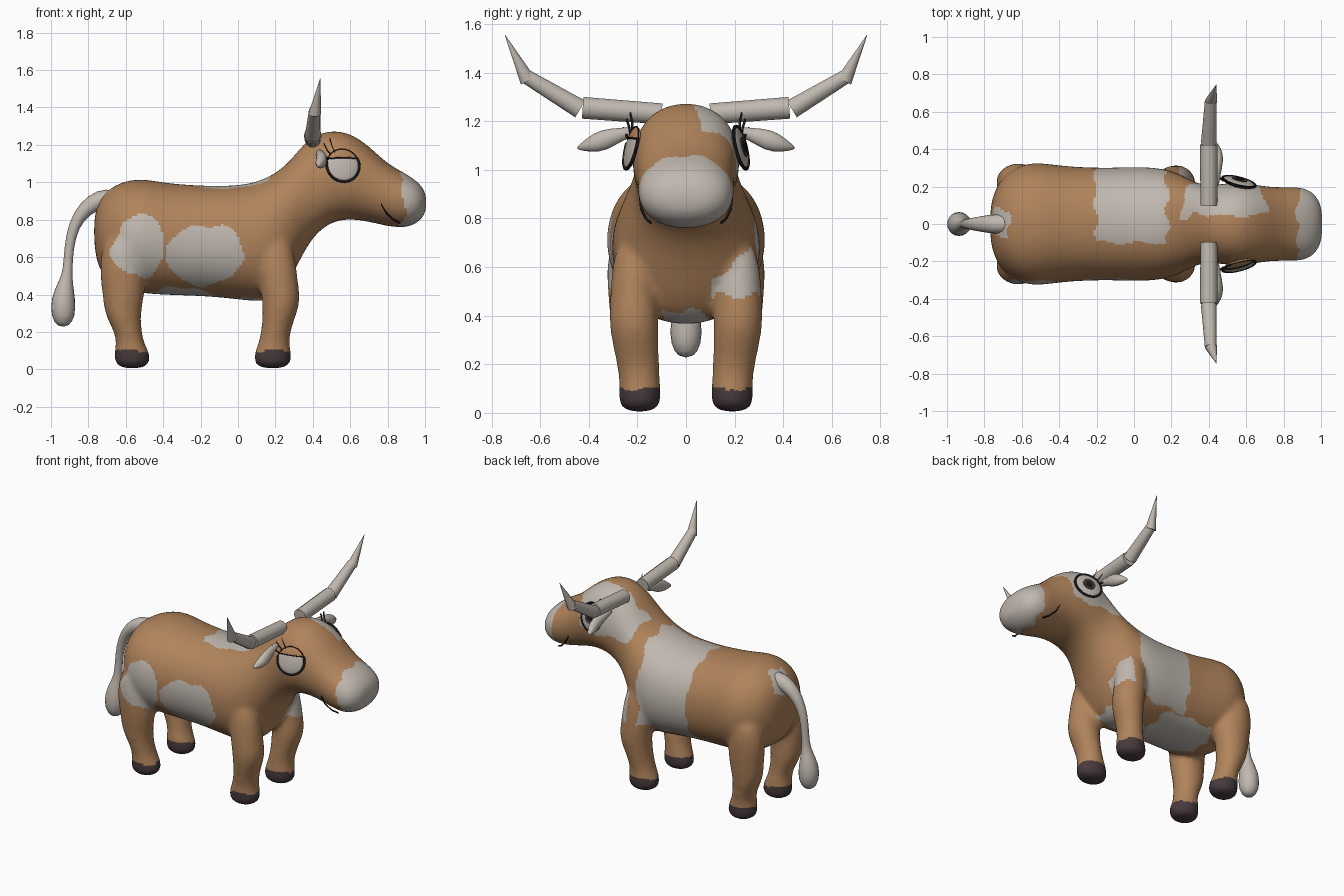
import bpy, bmesh
from math import sin, cos, pi, radians
from mathutils import Vector, Matrix

if "Cube" in bpy.data.objects:
    bpy.data.objects.remove(bpy.data.objects["Cube"])


def material(name, rgb):
    m = bpy.data.materials.new(name)
    m.use_nodes = True
    m.diffuse_color = (*rgb, 1)
    m.node_tree.nodes["Principled BSDF"].inputs["Base Color"].default_value = (*rgb, 1)
    return m


BROWN = material("brown hide", (.44, .23, .105))
PALE = material("pale grey", (.53, .48, .43))
HOOF = material("dark hoof", (.065, .042, .046))
BLACK = material("black line", (.012, .01, .01))
IRIS = material("dark iris", (.06, .04, .035))


def loft(bm, rings, sides=16, power=1.0):
    """Skin a list of (centre, u, v) elliptical sections and cap the ends."""
    def bend(t):
        return abs(t) ** power * (1 if t > 0 else -1)
    rows = []
    for c, u, v in rings:
        angles = [2 * pi * i / sides for i in range(sides)]
        rows.append([bm.verts.new(c + u * bend(cos(a)) + v * bend(sin(a))) for a in angles])
    for a, b in zip(rows, rows[1:]):
        for i in range(sides):
            j = (i + 1) % sides
            bm.faces.new((a[i], a[j], b[j], b[i]))
    bm.faces.new(rows[0])
    bm.faces.new(rows[-1])


def sweep(path, side):
    """Turn (point, width, depth) stations into sections square to the path."""
    pts = [Vector(p[0]) for p in path]
    rings = []
    for i, (_, w, d) in enumerate(path):
        t = (pts[min(i + 1, len(pts) - 1)] - pts[max(i - 1, 0)]).normalized()
        rings.append((pts[i], side * w, t.cross(side).normalized() * d))
    return rings


def finish(name, bm, mats, angle=40, subdiv=0):
    bmesh.ops.recalc_face_normals(bm, faces=bm.faces)
    me = bpy.data.meshes.new(name)
    bm.to_mesh(me)
    bm.free()
    ob = bpy.data.objects.new(name, me)
    bpy.context.collection.objects.link(ob)
    for m in mats:
        me.materials.append(m)
    if subdiv:
        ob.modifiers.new("round", "SUBSURF").levels = subdiv
        ob.modifiers["round"].render_levels = subdiv
    bpy.ops.object.select_all(action="DESELECT")
    ob.select_set(True)
    bpy.context.view_layer.objects.active = ob
    bpy.ops.object.shade_smooth_by_angle(angle=radians(angle))
    return ob


X, Y, Z = Vector((1, 0, 0)), Vector((0, 1, 0)), Vector((0, 0, 1))

# Torso, neck and head: x, top, bottom, half width
TRUNK = [(-.77, .80, .68, .07), (-.755, .88, .56, .16), (-.71, .96, .48, .25),
         (-.62, 1.01, .42, .32), (-.52, 1.03, .40, .34), (-.38, 1.0, .39, .315),
         (-.15, .985, .385, .305), (.05, .99, .36, .315), (.18, 1.04, .35, .30),
         (.27, 1.11, .45, .26), (.34, 1.2, .6, .22), (.41, 1.26, .715, .21),
         (.5, 1.285, .785, .225), (.6, 1.27, .80, .225), (.7, 1.2, .785, .205),
         (.8, 1.1, .76, .2), (.9, 1.05, .75, .205), (.97, 1.0, .785, .17),
         (1.01, .94, .84, .09)]
# Legs: x, z, distance from the middle, half length, half width
FRONT_LEG = [(.2, .74, .2, .07, .07), (.2, .6, .215, .11, .095), (.22, .45, .215, .105, .1),
             (.235, .35, .215, .105, .105), (.205, .22, .2, .078, .09),
             (.19, .13, .19, .085, .085), (.185, .08, .19, .105, .09), (.185, 0, .19, .1, .085)]
HIND_LEG = [(-.62, .74, .22, .09, .1), (-.62, .55, .225, .13, .105), (-.61, .4, .215, .115, .1),
            (-.62, .3, .21, .1, .095), (-.585, .19, .2, .072, .085),
            (-.575, .13, .19, .08, .085), (-.565, .08, .19, .1, .09), (-.565, 0, .19, .095, .085)]

bm = bmesh.new()
loft(bm, [(Vector((x, 0, (t + b) / 2)), Y * w, Z * (t - b) / 2) for x, t, b, w in TRUNK], power=.92)
for leg in (FRONT_LEG, HIND_LEG):
    for s in (1, -1):
        loft(bm, [(Vector((x, s * y, z)), X * a, Y * b) for x, z, y, a, b in leg])
body = finish("body", bm, [BROWN, PALE, HOOF], subdiv=2)

# Fuse the shells into one soft skin
fuse = body.modifiers.new("fuse", "REMESH")
fuse.mode, fuse.voxel_size = "VOXEL", .014
soften = body.modifiers.new("soften", "SMOOTH")
soften.factor, soften.iterations = .5, 14
skin = bpy.data.meshes.new_from_object(body.evaluated_get(bpy.context.evaluated_depsgraph_get()))
body.modifiers.clear()
body.data = skin
skin.materials.clear()
for m in (BROWN, PALE, HOOF):
    skin.materials.append(m)


def blob(a, b, ca, cb, ra, rb):
    return ((a - ca) / ra) ** 2 + ((b - cb) / rb) ** 2 < 1


def hide_colour(p):
    """Pick hoof, pale patch or brown from the place on the skin."""
    wob = .012 * (sin(31 * p.x + 17 * p.z) + sin(43 * p.y + 23 * p.z))
    x, y, z = p.x + wob, p.y + wob, p.z + wob
    if p.z < .1 + wob / 3:
        return 2
    patches = (
        x > .875 + .5 * (p.z - .92) ** 2,                                     # muzzle
        p.y < -.05 and (blob(x, z, -.53, .65, .135, .17) or blob(x, z, -.18, .61, .21, .15)),
        -.21 < x < .17 and y > -.11 and z > .47,                              # saddle
        p.y > .1 and .1 < x < .4 and .47 < z < .42 + 1.05 * p.y and p.x > .24,  # breast
        z < .46 and x < .1 and blob(x, y, -.3, .05, .22, .22),                # belly
        z < .43 and blob(x, y, .12, -.01, .2, .1),                            # brisket
        y > .04 and z > .98 and blob(x, z, .48, 1.14, .22, .24),              # cheek
        x < -.66 and abs(y) < .075 and z > .84,                               # tail root
    )
    return 1 if any(patches) else 0


for f in skin.polygons:
    f.material_index = hide_colour(f.center)
    f.use_smooth = True

# Tail with its tuft: x, z, radius
TAIL = [(-.64, .92, .05), (-.74, .91, .058), (-.82, .86, .044), (-.88, .77, .032),
        (-.905, .65, .026), (-.91, .53, .026), (-.92, .47, .038), (-.935, .38, .07),
        (-.935, .28, .07), (-.935, .225, .03)]
bm = bmesh.new()
loft(bm, sweep([((x, 0, z), r, r) for x, z, r in TAIL], Y), 10)
finish("tail", bm, [PALE], 60, 1)

# Horn segments: start and end as x, y, z, radius
HORN = [((.4, .1, 1.23, .045), (.4, .425, 1.255, .047)),
        ((.4, .435, 1.25, .042), (.41, .66, 1.385, .031)),
        ((.41, .65, 1.365, .034), (.44, .745, 1.555, .001))]
# Ear stations: y, z, half height
EAR = [(.19, 1.16, .02), (.26, 1.15, .025), (.34, 1.122, .05), (.4, 1.1, .032), (.45, 1.088, .005)]


def tube(bm, pts, r):
    loft(bm, sweep([(p, r, r) for p in pts], Z), 6)


for s, label in ((1, "left"), (-1, "right")):
    side = "far" if s > 0 else "near"
    bm = bmesh.new()
    for ends in HORN:
        loft(bm, sweep([((x, s * y, z), r, r) for x, y, z, r in ends], X), 10)
    finish(side + "_horn", bm, [PALE], 40)

    bm = bmesh.new()
    loft(bm, sweep([((.425 + h / 2, s * y, z), min(h, .032), h) for y, z, h in EAR], X), 10)
    finish(side + "_ear", bm, [PALE], 60, 1)

    # Eye lies on a plane leaning up and forward
    n = Vector((.25, s, .25)).normalized()
    up = (Z - n * Z.dot(n)).normalized()
    frame = Matrix((up.cross(n), up, n)).transposed().to_4x4()
    frame.translation = (.56, s * .222, 1.09)

    # Eyeball, with a lowered lid on the near side
    bm = bmesh.new()
    bmesh.ops.create_uvsphere(bm, u_segments=28, v_segments=14, radius=.09)
    for f in bm.faces:
        f.material_index = 1 if s < 0 and f.calc_center_median().y > .035 else 0
    bmesh.ops.transform(bm, matrix=frame @ Matrix.Diagonal((1, 1, .22, 1)), verts=bm.verts)
    finish(side + "_eye", bm, [PALE, BROWN], 60)

    # Rim, lid line and lashes
    bm = bmesh.new()
    circle = [frame @ Vector((.09 * cos(a), .09 * sin(a), .004))
              for a in (2 * pi * i / 28 for i in range(29))]
    for a, b in zip(circle, circle[1:]):
        r = .0075 if s > 0 or a.z < 1.12 else .003
        loft(bm, [(p, n * r, (b - a).cross(n).normalized() * r) for p in (a, b)], 6)
    if s < 0:
        tube(bm, [frame @ Vector((x, .037, .021 - 2 * x * x)) for x in (-.08, -.04, 0, .04, .08)], .004)
    for k in range(3):
        a = radians(25 + 18 * k)
        tube(bm, [frame @ Vector((s * d * cos(a), d * sin(a) + h, .006 + h))
                  for d, h in ((.085, 0), (.115, .004), (.14, .018))], .0055)
    finish(side + "_eye_rim", bm, [BLACK], 60)

    # Mouth corner
    bm = bmesh.new()
    tube(bm, [(.765, s * .188, .885), (.79, s * .184, .84), (.83, s * .165, .8),
              (.865, s * .145, .782)], .006)
    finish(side + "_mouth_line", bm, [BLACK], 60)

# Iris and pupil of the open eye
for name, r, lift, mat in (("iris", .042, .017, IRIS), ("pupil", .022, .02, BLACK)):
    n = Vector((.25, 1, .25)).normalized()
    up = (Z - n * Z.dot(n)).normalized()
    c = Vector((.56, .222, 1.09)) + n * lift
    bm = bmesh.new()
    loft(bm, [(c + n * h, up * r, up.cross(n) * r) for h in (-.004, .004)], 20)
    finish("far_" + name, bm, [mat])
